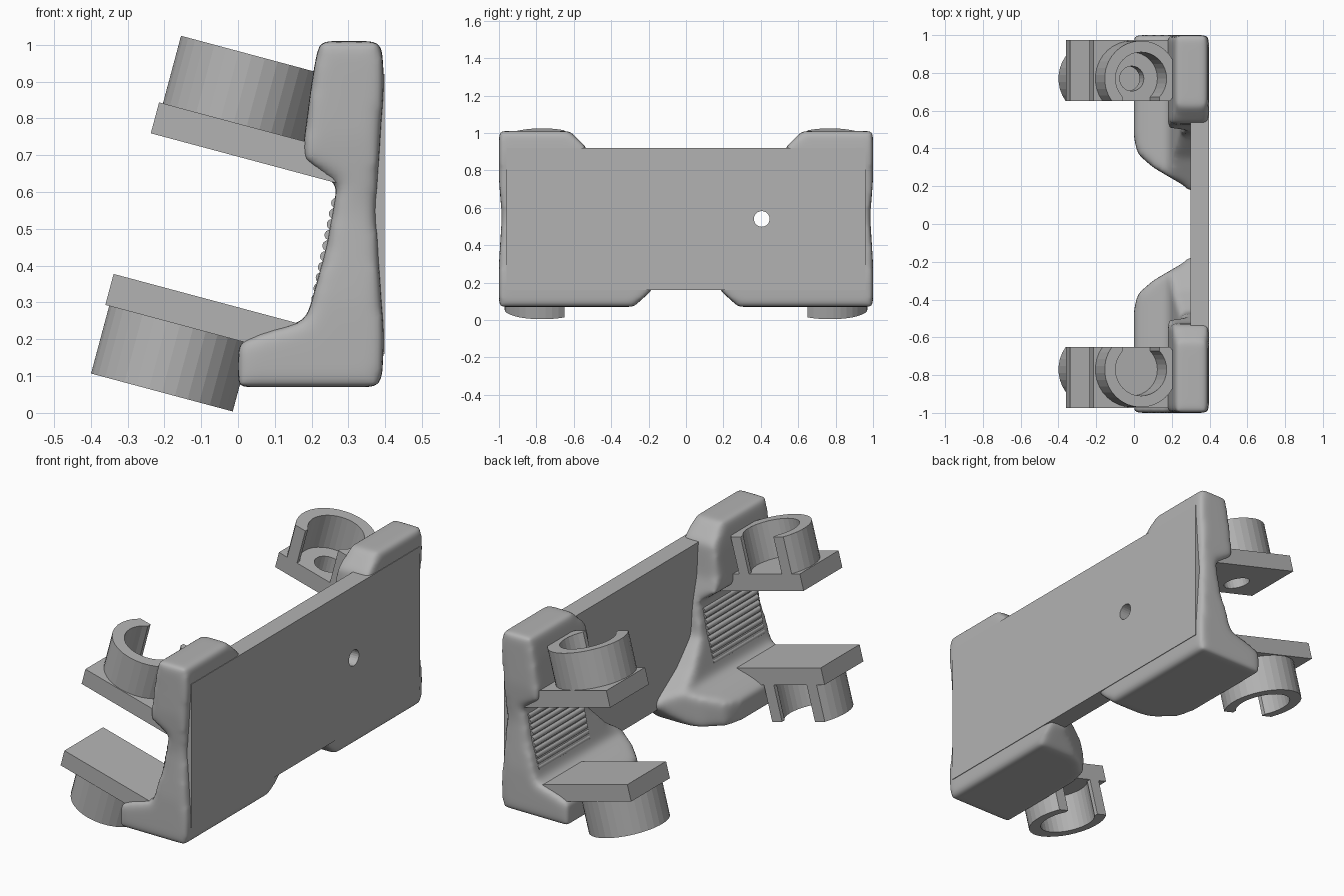
import bpy, bmesh, math
from mathutils import Matrix, Vector

if "Cube" in bpy.data.objects:
    bpy.data.objects.remove(bpy.data.objects["Cube"], do_unlink=True)

grey = bpy.data.materials.new("plain_grey")
grey.use_nodes = True
tone = (0.45, 0.45, 0.45, 1)
grey.diffuse_color = tone
grey.node_tree.nodes["Principled BSDF"].inputs["Base Color"].default_value = tone


def frame(ax, ay, az, origin=(0, 0, 0)):
    """Matrix whose local axes are the three given directions."""
    m = Matrix((ax, ay, az)).transposed().to_4x4()
    m.translation = Vector(origin)
    return m


def prism(name, points, low, high, matrix):
    """Extrude a flat outline from low to high along the local z axis."""
    bm = bmesh.new()
    face = bm.faces.new([bm.verts.new((a, b, low)) for a, b in points])
    new = bmesh.ops.extrude_face_region(bm, geom=[face])["geom"]
    bmesh.ops.translate(bm, vec=(0, 0, high - low),
                        verts=[v for v in new if isinstance(v, bmesh.types.BMVert)])
    bm.transform(matrix)
    bmesh.ops.recalc_face_normals(bm, faces=bm.faces)
    mesh = bpy.data.meshes.new(name)
    bm.to_mesh(mesh)
    bm.free()
    mesh.materials.append(grey)
    obj = bpy.data.objects.new(name, mesh)
    bpy.context.scene.collection.objects.link(obj)
    return obj


def bake(obj):
    """Replace the mesh by its modified result."""
    deps = bpy.context.evaluated_depsgraph_get()
    mesh = bpy.data.meshes.new_from_object(obj.evaluated_get(deps))
    obj.modifiers.clear()
    obj.data = mesh
    mesh.materials.clear()
    mesh.materials.append(grey)


def combine(obj, other, operation):
    mod = obj.modifiers.new("combine", "BOOLEAN")
    mod.operation, mod.solver, mod.object = operation, "EXACT", other
    bake(obj)
    bpy.data.objects.remove(other, do_unlink=True)


def arc(radius, start, end, steps, centre=(0, 0)):
    angles = [math.radians(start + (end - start) * i / steps) for i in range(steps + 1)]
    return [(centre[0] + radius * math.cos(a), centre[1] + radius * math.sin(a)) for a in angles]


def circle(radius, centre=(0, 0)):
    return arc(radius, 0, 345, 23, centre)


def rect(a0, a1, b0, b1):
    return [(a0, b0), (a1, b0), (a1, b1), (a0, b1)]


X, Y, Z = Vector((1, 0, 0)), Vector((0, 1, 0)), Vector((0, 0, 1))

# Back plate with two screw holes
plate = prism("back_plate", rect(-0.96, 0.96, 0.16, 0.92), 0.30, 0.398, frame(Y, Z, X))
for y in (-0.405, 0.405):
    hole = prism("hole", circle(0.042, (y, 0.54)), 0.2, 0.5, frame(Y, Z, X))
    combine(plate, hole, "DIFFERENCE")

# Outlines of the rounded bracket, seen along y, x and z
side_outline = [(0, 0.07), (0.39, 0.07), (0.397, 0.2), (0.375, 0.55), (0.397, 0.9),
                (0.39, 1.01), (0.22, 1.01), (0.2, 0.9), (0.18, 0.75), (0.175, 0.69),
                (0.27, 0.62), (0.24, 0.45), (0.185, 0.25), (0.07, 0.22), (0, 0.19)]
back_outline = [(1, 0.07), (0.28, 0.07), (0.18, 0.16), (0.17, 0.2), (0.35, 0.32),
                (0.47, 0.45), (0.48, 0.6), (0.52, 0.75), (0.53, 0.92), (0.62, 1.01),
                (1, 1.01), (1, 0.75), (0.985, 0.55), (1, 0.3)]
plan_outline = [(0, 1), (0, 0.45), (0.02, 0.37), (0.1, 0.3), (0.27, 0.2),
                (0.3, 0.12), (0.4, 0.12), (0.4, 1)]

# Clip outline: ring trimmed flat on the inner side, with an open slot
cut = -0.12
a = math.degrees(math.asin(0.12 / 0.2))
b = math.degrees(math.acos(0.1 / 0.14))
ring_outline = (arc(0.2, -a, 180 + a, 24) + [(-0.1, cut)]
                + arc(0.14, 180 + b, -b, 24) + [(0.1, cut)])

tilt = math.radians(15)
along = Vector((math.cos(tilt), 0, -math.sin(tilt)))
normal = Vector((math.sin(tilt), 0, math.cos(tilt)))

for s, side in ((1, "rear"), (-1, "front")):
    out = Y * s

    # Bracket body: the solid shared by the three outlines, rounded off
    body = prism(side + "_bracket", side_outline, 0, 1.1, frame(X, Z, out))
    combine(body, prism("cutter", back_outline, -0.2, 0.6, frame(out, Z, X)), "INTERSECT")
    combine(body, prism("cutter", plan_outline, -0.2, 1.2, frame(X, out, Z)), "INTERSECT")
    remesh = body.modifiers.new("remesh", "REMESH")
    remesh.mode, remesh.voxel_size = "VOXEL", 0.014
    smooth = body.modifiers.new("smooth", "SMOOTH")
    smooth.factor, smooth.iterations = 0.5, 24
    bake(body)
    for poly in body.data.polygons:
        poly.use_smooth = True

    # Ribs across the sloping inner wall
    for i in range(11):
        t = i / 10
        spot = (0.207 + 0.06 * t, 0.28 + 0.29 * t)
        rib = prism(f"{side}_wall_rib_{i + 1}", circle(0.014, spot), 0.52, 0.95, frame(X, Z, out))
        for poly in rib.data.polygons:
            poly.use_smooth = len(poly.vertices) == 4

    # Upper clip opens upward, lower clip hangs below its tongue
    for level, origin, up in (("upper", (-0.034, 0.77 * s, 0.705), normal),
                              ("lower", (-0.135, 0.77 * s, 0.323), -normal)):
        m = frame(along, out, up, origin)
        tongue = prism(f"{side}_{level}_tongue", rect(-0.21, 0.31, cut, 0.205), 0, 0.087, m)
        combine(tongue, prism("hole", circle(0.066), -0.1, 0.2, m), "DIFFERENCE")
        prism(f"{side}_{level}_clip_ring", ring_outline, 0.087, 0.277, m)
